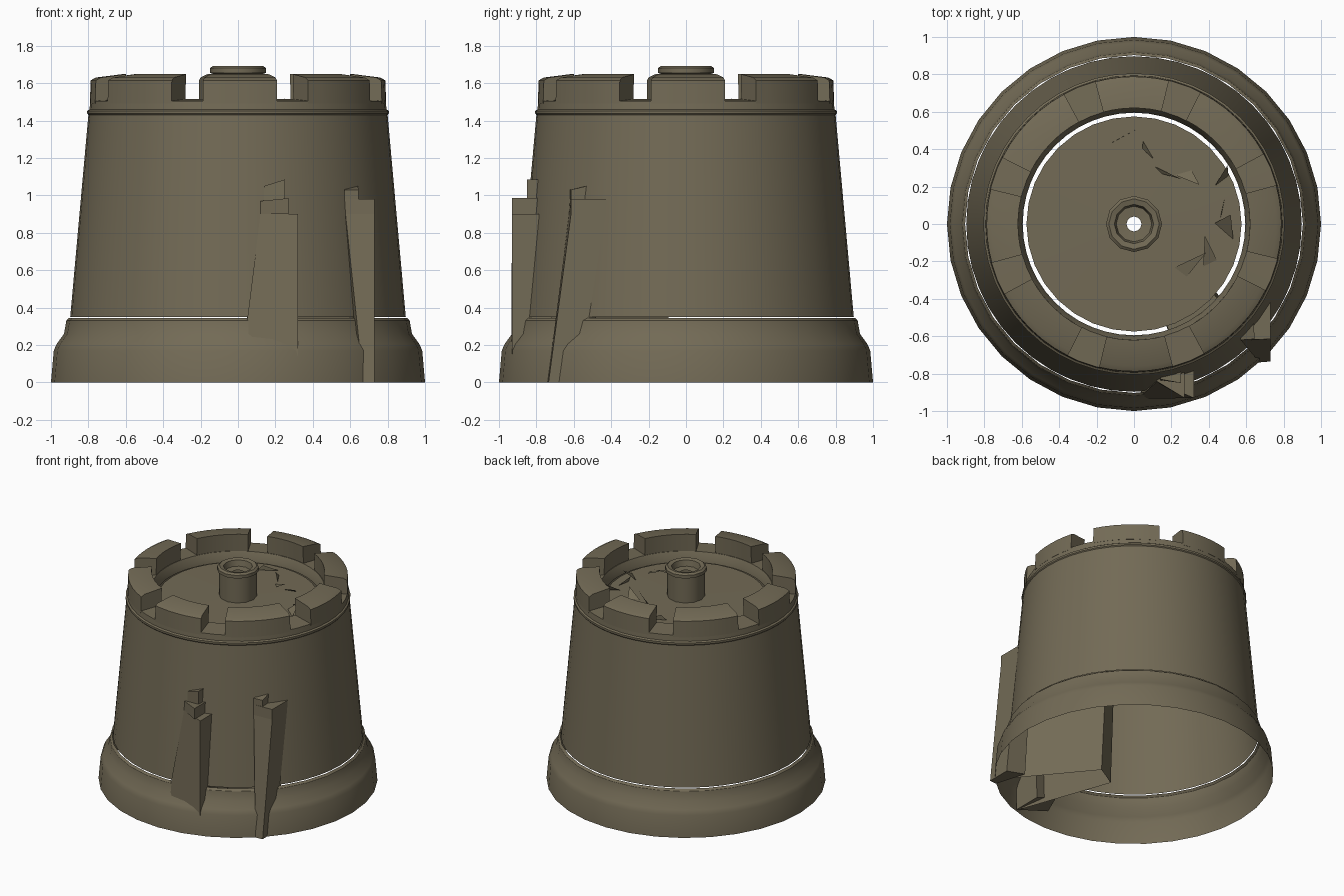
import bpy, bmesh, math, random
from mathutils import Vector

if "Cube" in bpy.data.objects:
    bpy.data.objects.remove(bpy.data.objects["Cube"])

random.seed(4)
stone = bpy.data.materials.new("olive brown stone")
stone.diffuse_color = (0.17, 0.145, 0.092, 1)
stone.use_nodes = True
stone.node_tree.nodes["Principled BSDF"].inputs["Base Color"].default_value = stone.diffuse_color


def make(name, verts, faces, smooth=False, fix=True):
    me = bpy.data.meshes.new(name)
    me.from_pydata(verts, [], faces)
    if fix:
        bm = bmesh.new()
        bm.from_mesh(me)
        bmesh.ops.recalc_face_normals(bm, faces=bm.faces)
        bm.to_mesh(me)
        bm.free()
    ob = bpy.data.objects.new(name, me)
    bpy.context.collection.objects.link(ob)
    me.materials.append(stone)
    if smooth:
        bpy.ops.object.select_all(action='DESELECT')
        ob.select_set(True)
        bpy.context.view_layer.objects.active = ob
        bpy.ops.object.shade_smooth_by_angle(angle=math.radians(35))
    return ob


def lathe(name, profile, n, smooth=True):
    """Revolve (radius, z) points, wound so normals face outward on a rising profile."""
    verts, faces = [], []
    for r, z in profile:
        for i in range(n):
            a = math.tau * i / n
            verts.append((r * math.cos(a), r * math.sin(a), z))
    for k in range(len(profile) - 1):
        for i in range(n):
            j = (i + 1) % n
            faces.append((k*n + i, k*n + j, (k+1)*n + j, (k+1)*n + i))
    return make(name, verts, faces, smooth, fix=False)


def hexa(name, bottom, top):
    """Block from four bottom and four top corners."""
    return make(name, bottom + top, [(3, 2, 1, 0), (4, 5, 6, 7), (0, 1, 5, 4),
                                     (1, 2, 6, 5), (2, 3, 7, 6), (3, 0, 4, 7)])


# Flared base and tapered wall, open underneath
lathe("base_skirt", [(1.0, 0), (0.985, 0.17), (0.97, 0.205), (0.93, 0.26),
                     (0.918, 0.33), (0.903, 0.345)], 32)
lathe("tower_wall", [(0.897, 0.35), (0.80, 1.43)], 48)

# Rim moulding, walkway ledge and inner parapet face
lathe("rim", [(0.80, 1.43), (0.806, 1.437), (0.806, 1.452), (0.794, 1.46),
              (0.79, 1.505), (0.62, 1.515), (0.60, 1.47), (0.595, 1.44)], 48)

# Merlons: eight curved blocks, diagonal ones slightly wider
for k in range(8):
    half = math.radians(14.5 if k % 2 == 0 else 17.5)
    mid = math.radians(45 * k + 0.8)
    section = [(0.792, 1.49), (0.788, 1.615), (0.76, 1.63), (0.62, 1.648), (0.625, 1.49)]
    n, m = 6, len(section)
    verts, faces = [], []
    for i in range(n + 1):
        a = mid - half + 2 * half * i / n
        verts += [(r * math.cos(a), r * math.sin(a), z) for r, z in section]
    for i in range(n):
        for s in range(m):
            t = (s + 1) % m
            faces.append((i*m + s, (i+1)*m + s, (i+1)*m + t, i*m + t))
    faces += [tuple(range(m)), tuple(range(n*m, n*m + m))]
    make("merlon", verts, faces, True)

# Roof floor, leaving a narrow open joint to the parapet
lathe("roof_floor", [(0.575, 1.45), (0.13, 1.455)], 32)

# Central drum with a collar and a sunken top
lathe("roof_drum", [(0.135, 1.45), (0.135, 1.65), (0.15, 1.655), (0.15, 1.68),
                    (0.135, 1.692), (0.105, 1.685), (0.095, 1.64), (0.04, 1.635)], 12)

# Broken slivers of roofing
for i in range(9):
    a = math.radians(-35 + 130 * i / 8)
    c = Vector((math.cos(a), math.sin(a), 0)) * random.uniform(0.33, 0.5)
    tri = []
    for h in (1.456, 1.458, random.uniform(1.49, 1.54)):
        tri.append((c.x + random.uniform(-.1, .1), c.y + random.uniform(-.1, .1), h))
    make("roof_shard", tri, [(0, 1, 2)])

# Left doorway buttress with stepped cap and tip
hexa("left_buttress",
     [(0.02, -0.935, 0.1), (0.32, -0.93, 0.0), (0.32, -0.7, 0.0), (0.1, -0.75, 0.1)],
     [(0.12, -0.845, 0.9), (0.32, -0.93, 0.9), (0.32, -0.74, 0.9), (0.15, -0.76, 0.9)])
hexa("left_buttress_cap",
     [(0.12, -0.845, 0.9), (0.27, -0.93, 0.9), (0.27, -0.76, 0.9), (0.15, -0.76, 0.9)],
     [(0.12, -0.84, 0.97), (0.27, -0.93, 0.985), (0.27, -0.76, 0.985), (0.15, -0.76, 0.97)])
hexa("left_buttress_tip",
     [(0.14, -0.835, 0.97), (0.25, -0.85, 0.97), (0.25, -0.76, 0.97), (0.16, -0.76, 0.97)],
     [(0.14, -0.83, 1.05), (0.25, -0.85, 1.085), (0.25, -0.76, 1.085), (0.16, -0.76, 1.05)])

# Right doorway buttress with stepped cap and tip
hexa("right_buttress",
     [(0.67, -0.74, 0.0), (0.73, -0.735, 0.0), (0.73, -0.55, 0.0), (0.6, -0.5, 0.0)],
     [(0.575, -0.625, 0.9), (0.73, -0.615, 0.9), (0.73, -0.43, 0.9), (0.58, -0.45, 0.9)])
hexa("right_buttress_cap",
     [(0.575, -0.625, 0.9), (0.73, -0.615, 0.9), (0.73, -0.43, 0.9), (0.58, -0.45, 0.9)],
     [(0.57, -0.62, 0.98), (0.73, -0.615, 0.98), (0.73, -0.42, 0.98), (0.58, -0.45, 0.98)])
hexa("right_buttress_tip",
     [(0.57, -0.62, 0.98), (0.645, -0.615, 0.98), (0.64, -0.53, 0.98), (0.57, -0.5, 0.98)],
     [(0.57, -0.62, 1.03), (0.645, -0.615, 1.03), (0.64, -0.53, 1.05), (0.57, -0.5, 1.05)])

# Hidden passage behind the doorway: walls closing in toward the centre, open below
plan = [(0.3, -0.9), (0.05, -0.2), (0.22, -0.1), (0.7, -0.68)]
low = [(x, y, 0.0) for x, y in plan]
high = [(x * 0.85, y * 0.85, 0.85) for x, y in plan]
make("inner_passage", low + high, [(0, 1, 5, 4), (1, 2, 6, 5), (2, 3, 7, 6), (4, 5, 6, 7)])
